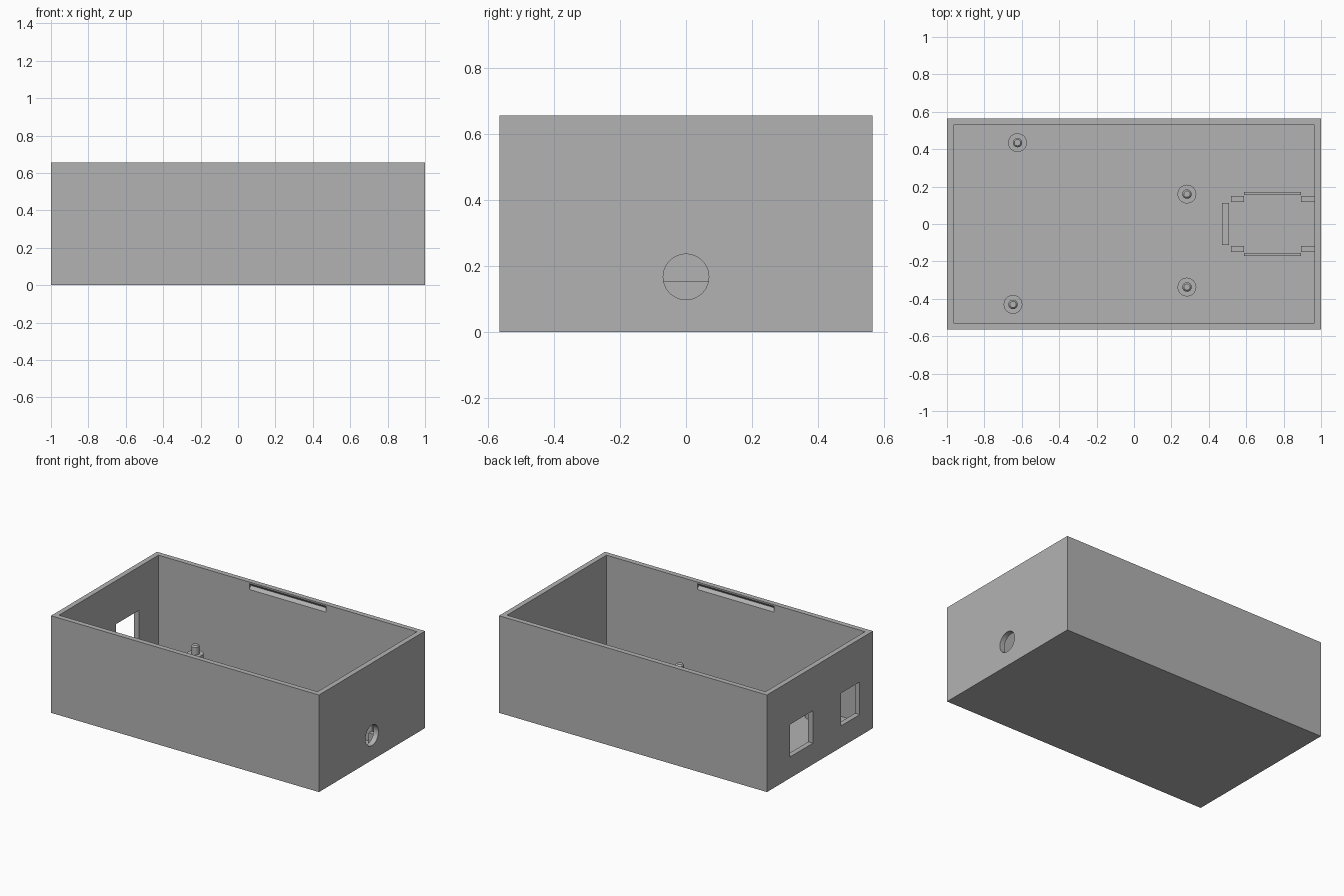
import bpy, bmesh, math
from mathutils import Vector

if "Cube" in bpy.data.objects:
    bpy.data.objects.remove(bpy.data.objects["Cube"])

L, W, H, T = 1.0, 0.565, 0.655, 0.035   # half length, half width, height, wall

grey = bpy.data.materials.new("plain grey")
grey.diffuse_color = (0.45, 0.45, 0.45, 1)
grey.use_nodes = True
grey.node_tree.nodes["Principled BSDF"].inputs["Base Color"].default_value = grey.diffuse_color


def finish(name, bm):
    bmesh.ops.recalc_face_normals(bm, faces=bm.faces)
    me = bpy.data.meshes.new(name)
    bm.to_mesh(me)
    bm.free()
    me.materials.append(grey)
    ob = bpy.data.objects.new(name, me)
    bpy.context.collection.objects.link(ob)
    return ob


def prism(name, outline, extrude):
    """Extrude a closed outline along a vector."""
    bm = bmesh.new()
    face = bm.faces.new([bm.verts.new(p) for p in outline])
    new = bmesh.ops.extrude_face_region(bm, geom=[face])["geom"]
    bmesh.ops.translate(bm, vec=Vector(extrude),
                        verts=[g for g in new if isinstance(g, bmesh.types.BMVert)])
    return finish(name, bm)


def box(name, x0, x1, y0, y1, z0, z1):
    return prism(name, [(x0, y0, z0), (x1, y0, z0), (x1, y1, z0), (x0, y1, z0)],
                 (0, 0, z1 - z0))


def lathe(name, profile, x, y, n=32):
    """Revolve (radius, height) points around a vertical axis."""
    bm = bmesh.new()
    rings = [[bm.verts.new((x + r * math.cos(2 * math.pi * i / n),
                            y + r * math.sin(2 * math.pi * i / n), z))
              for i in range(n)] for r, z in profile]
    for a, b in zip(rings, rings[1:]):
        for i in range(n):
            j = (i + 1) % n
            bm.faces.new((a[i], a[j], b[j], b[i]))
    bm.faces.new(rings[0])
    bm.faces.new(rings[-1])
    return finish(name, bm)


def cut(target, cutter):
    cutter.hide_render = True
    mod = target.modifiers.new("cut", 'BOOLEAN')
    mod.operation, mod.solver, mod.object = 'DIFFERENCE', 'EXACT', cutter
    bpy.context.view_layer.objects.active = target
    bpy.ops.object.modifier_apply(modifier=mod.name)
    bpy.data.objects.remove(cutter)


def smooth(ob):
    bpy.ops.object.select_all(action='DESELECT')
    ob.select_set(True)
    bpy.context.view_layer.objects.active = ob
    bpy.ops.object.shade_smooth_by_angle(angle=math.radians(30))


# open-topped case
case = box("case", -L, L, -W, W, 0, H)
cut(case, box("cavity", -L + T, L - T, -W + T, W - T, T, H + 0.1))

# two port windows in the left wall
cut(case, box("port_window_a", -L - 0.1, -L + 0.1, 0.075, 0.32, 0.143, 0.362))
cut(case, box("port_window_b", -L - 0.1, -L + 0.1, -0.424, -0.222, 0.145, 0.365))

# round plug hole in the right wall
R, n = 0.069, 48
cut(case, prism("plug_hole",
                [(L - 0.1, R * math.cos(2 * math.pi * i / n),
                  0.167 + R * math.sin(2 * math.pi * i / n)) for i in range(n)],
                (0.2, 0, 0)))

# V-shaped lid grooves near the rim of both long walls
for s in (-1, 1):
    inner = s * (W - T)
    cut(case, prism("lid_groove",
                    [(-0.287, inner - s * 0.02, 0.605), (-0.287, inner, 0.605),
                     (-0.287, inner + s * 0.018, 0.625), (-0.287, inner, 0.645),
                     (-0.287, inner - s * 0.02, 0.645)], (0.574, 0, 0)))
smooth(case)

# board standoffs with chamfered locating pegs
for x, y in ((-0.623, 0.435), (0.283, 0.16), (0.283, -0.337), (-0.647, -0.43)):
    smooth(lathe("standoff", [(0.05, T - 0.005), (0.05, 0.12), (0.025, 0.12),
                              (0.025, 0.172), (0.017, 0.18)], x, y))

# small module cradle: end stop, side rails and corner rests
box("cradle_end_stop", 0.47, 0.508, -0.113, 0.113, T - 0.005, 0.155)
for s in (-1, 1):
    y0, y1 = sorted((s * 0.155, s * 0.171))
    box("cradle_side_rail", 0.588, 0.893, y0, y1, T - 0.005, 0.155)
    y0, y1 = sorted((s * 0.118, s * 0.151))
    for x0, x1 in ((0.518, 0.588), (0.893, L - T + 0.005)):
        box("cradle_corner_rest", x0, x1, y0, y1, T - 0.005, 0.11)
